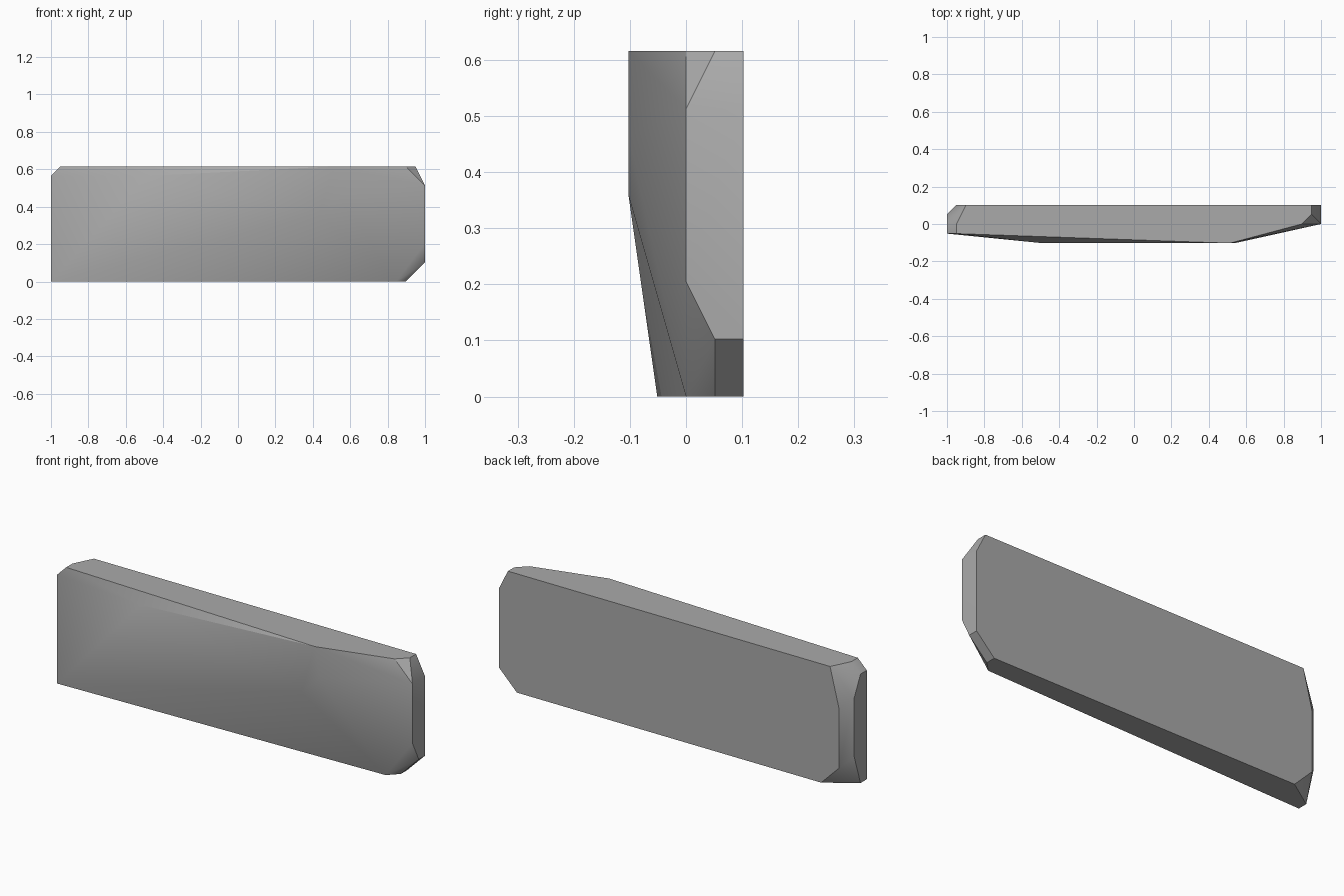
import bpy
import bmesh
from math import radians
from mathutils import Vector

# Remove only the default cube
default_cube = bpy.data.objects.get("Cube")
if default_cube:
    bpy.data.objects.remove(default_cube, do_unlink=True)

# The slab is laid out on a coarse grid, long side is LENGTH cells
LENGTH, DEPTH = 39, 4
CELL = 2 / LENGTH


def make_material(name, colour):
    material = bpy.data.materials.new(name)
    material.use_nodes = True
    material.diffuse_color = colour
    shader = material.node_tree.nodes["Principled BSDF"]
    shader.inputs["Base Color"].default_value = colour
    shader.inputs["Roughness"].default_value = 0.9
    return material


def grid_point(x, y, z):
    """Turn grid cells into centred model coordinates."""
    return Vector((x - LENGTH / 2, y - DEPTH / 2, z)) * CELL


def chiselled_block(name, corners, material, sharp_angle):
    """Wrap the corner points in a tight faceted shell."""
    bm = bmesh.new()
    for corner in corners:
        bm.verts.new(grid_point(*corner))
    hull = bmesh.ops.convex_hull(bm, input=bm.verts[:])
    loose = {v for v in hull["geom_interior"] + hull["geom_unused"]
             if isinstance(v, bmesh.types.BMVert)}
    bmesh.ops.delete(bm, geom=list(loose), context="VERTS")
    # Merge coplanar triangles into clean flat facets
    bmesh.ops.dissolve_limit(bm, angle_limit=radians(0.5),
                             verts=bm.verts[:], edges=bm.edges[:])
    bmesh.ops.recalc_face_normals(bm, faces=bm.faces[:])
    mesh = bpy.data.meshes.new(name)
    bm.to_mesh(mesh)
    bm.free()
    mesh.materials.append(material)
    block = bpy.data.objects.new(name, mesh)
    bpy.context.collection.objects.link(block)
    bpy.ops.object.select_all(action="DESELECT")
    block.select_set(True)
    bpy.context.view_layer.objects.active = block
    bpy.ops.object.shade_smooth_by_angle(angle=radians(sharp_angle))
    return block


# Worn front face: the flat patch that stands furthest forward
front_patch = [(10, 0, 11), (29.5, 0, 12), (30, 0, 9), (28, 0, 7)]

# Flat back face with clipped corners
back_face = [(x, DEPTH, z) for x, z in (
    (2, 12), (1, 8), (1, 2), (3, 0),
    (37, 0), (39, 2), (39, 10), (38, 12))]

# Right end, tapering towards the back
right_end = [(0, y, z) for y, z in (
    (1, 0), (1, 11), (2, 11), (3, 9), (3, 3), (2, 0))]

# Left end, with the front corners knocked off
left_end = [(LENGTH, y, z) for y, z in ((2, 4), (2, 10), (3, 2))]

# Remaining corners of the top and the underside
top_rim = [(x, y, 12) for x, y in ((1, 1), (1, 2), (37, 2), (38, 3))]
bottom_rim = [(x, y, 0) for x, y in ((36, 2), (37, 3))]

stone = make_material("grey stone", (0.4, 0.4, 0.4, 1))
chiselled_block(
    "stone_slab",
    front_patch + back_face + right_end + left_end + top_rim + bottom_rim,
    stone,
    sharp_angle=30,
)
